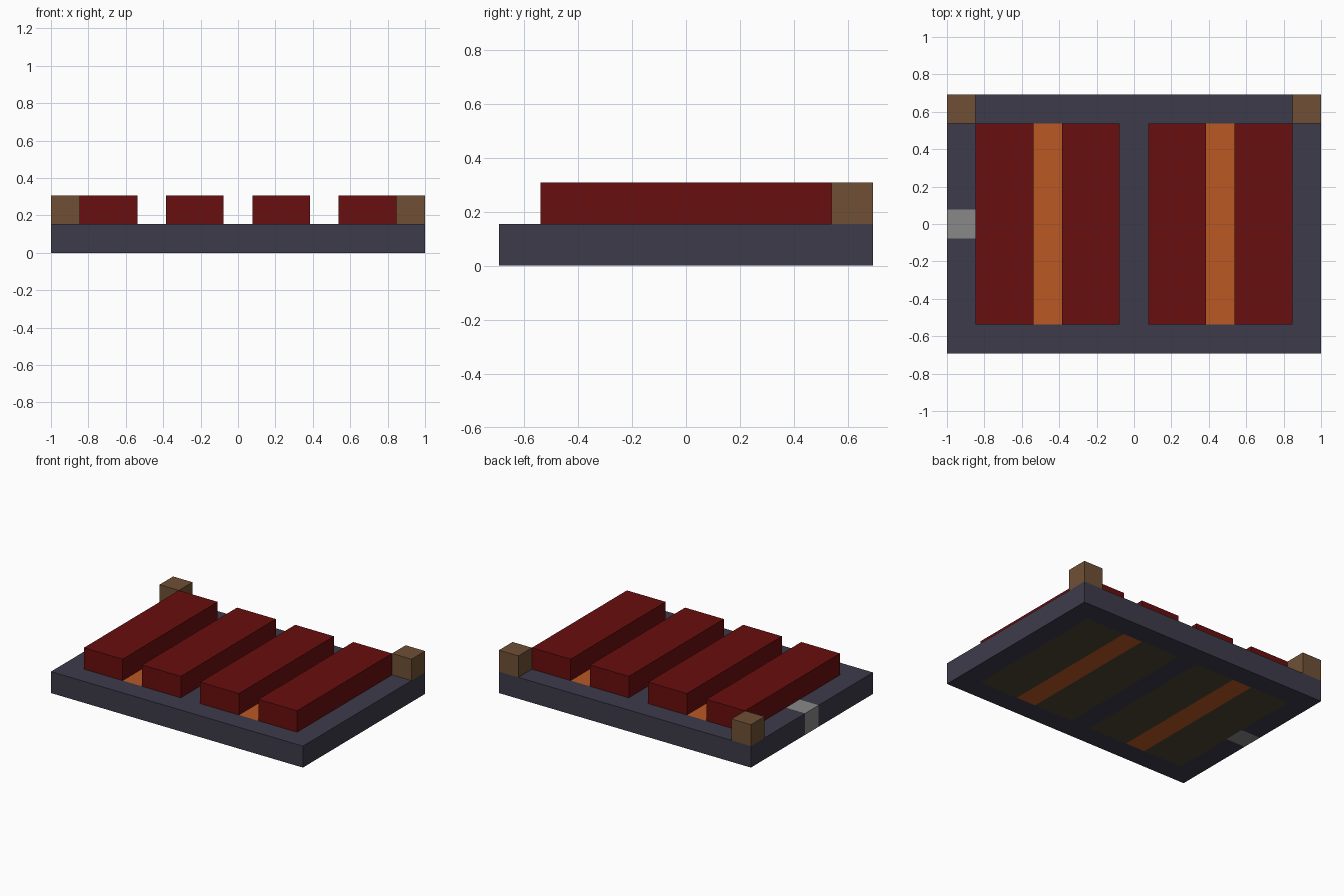
import bpy
import bmesh
from mathutils import Matrix, Vector

U = 2 / 13  # one block


def srgb(r, g, b):
    def lin(c):
        c /= 255
        return c / 12.92 if c <= 0.04045 else ((c + 0.055) / 1.055) ** 2.4
    return (lin(r), lin(g), lin(b), 1)


def material(name, *rgb):
    m = bpy.data.materials.new(name)
    m.use_nodes = True
    color = srgb(*rgb)
    m.diffuse_color = color
    bsdf = m.node_tree.nodes["Principled BSDF"]
    bsdf.inputs["Base Color"].default_value = color
    bsdf.inputs["Roughness"].default_value = 0.9
    return m


def block(name, center, size, mats, cuts=(), rule=None):
    """Box in block units, optionally cut by planes and coloured by a rule."""
    bm = bmesh.new()
    bmesh.ops.create_cube(bm, size=1, matrix=Matrix.Translation(center) @ Matrix.Diagonal((*size, 1)))
    for axis, at in cuts:
        normal = Vector((axis == "x", axis == "y", 0))
        bmesh.ops.bisect_plane(bm, geom=bm.verts[:] + bm.edges[:] + bm.faces[:],
                               plane_co=normal * at, plane_no=normal)
    if rule:
        for f in bm.faces:
            f.material_index = rule(f.calc_center_median())
    bmesh.ops.scale(bm, vec=(U, U, U), verts=bm.verts)
    me = bpy.data.meshes.new(name)
    bm.to_mesh(me)
    bm.free()
    for m in mats:
        me.materials.append(m)
    ob = bpy.data.objects.new(name, me)
    bpy.context.collection.objects.link(ob)
    return ob


cube = bpy.data.objects.get("Cube")
if cube:
    bpy.data.objects.remove(cube)

slate = material("slate", 61, 59, 74)
red = material("dark_red", 105, 14, 14)
orange = material("orange", 186, 89, 35)
brown = material("brown", 112, 80, 54)
grey = material("grey", 136, 136, 136)
umber = material("dark_umber", 78, 68, 54)


# Base slab: slate frame, inlaid strips and one grey block on the right edge
def base_color(c):
    ax = abs(c.x)
    if c.x < -5.5 and abs(c.y) < 0.5:
        return 3
    if abs(c.y) < 3.5 and 0.5 < ax < 5.5:
        return 1 if 2.5 < ax < 3.5 else 2
    return 0


cuts = [("x", s * v) for v in (0.5, 2.5, 3.5, 5.5) for s in (-1, 1)]
cuts += [("y", s * v) for v in (0.5, 3.5) for s in (-1, 1)]
block("base_slab", (0, 0, 0.5), (13, 9, 1), [slate, orange, umber, grey], cuts, base_color)

# Raised bars and back corner posts, mirrored across x
for side, s in (("right", -1), ("left", 1)):
    block(f"inner_bar_{side}", (s * 1.5, 0, 1.5), (2, 7, 1), [red])
    block(f"outer_bar_{side}", (s * 4.5, 0, 1.5), (2, 7, 1), [red])
    block(f"corner_post_{side}", (s * 6, 4, 1.5), (1, 1, 1), [brown])
